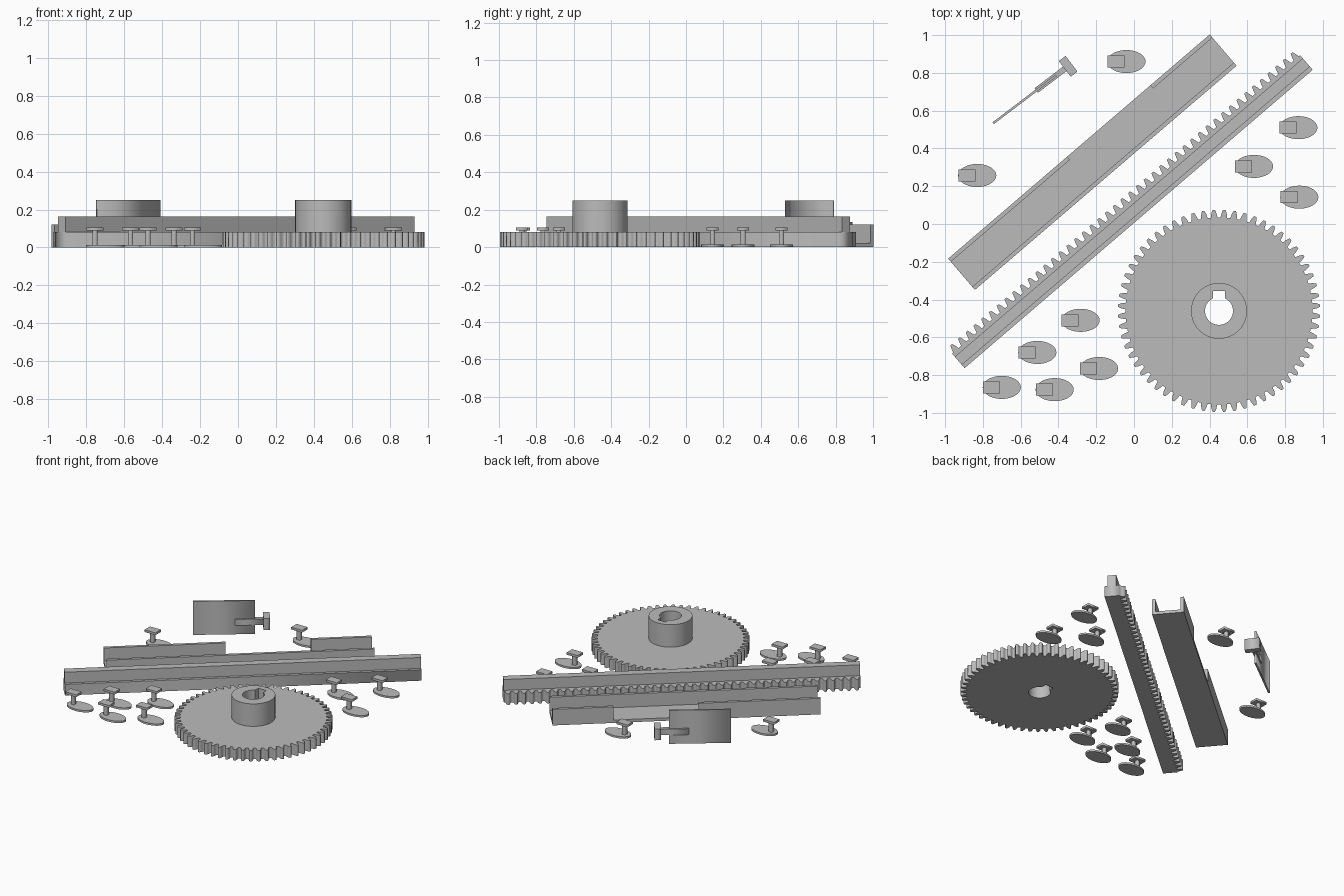
import bpy, bmesh, math
from mathutils import Matrix, Vector

if "Cube" in bpy.data.objects:
    bpy.data.objects.remove(bpy.data.objects["Cube"])

grey = bpy.data.materials.new("plain grey")
grey.diffuse_color = (0.5, 0.5, 0.5, 1)
grey.use_nodes = True
grey.node_tree.nodes["Principled BSDF"].inputs["Base Color"].default_value = grey.diffuse_color
AXIS = math.radians(40.6)          # direction of the rack and channel


def finish(name, mesh, matrix=Matrix(), smooth=False):
    mesh.materials.clear()
    mesh.materials.append(grey)
    ob = bpy.data.objects.new(name, mesh)
    bpy.context.collection.objects.link(ob)
    ob.matrix_world = matrix
    if smooth:
        bpy.ops.object.select_all(action='DESELECT')
        ob.select_set(True)
        bpy.context.view_layer.objects.active = ob
        bpy.ops.object.shade_smooth_by_angle(angle=math.radians(25))
    return ob


def place(x, y, angle=0.0):
    return Matrix.Translation((x, y, 0)) @ Matrix.Rotation(angle, 4, 'Z')


def slab(name, loops, z0, z1, matrix=Matrix(), smooth=False):
    """Flat outline (inner loops become holes) raised from z0 to z1."""
    cu = bpy.data.curves.new(name, 'CURVE')
    cu.dimensions, cu.fill_mode, cu.extrude = '2D', 'BOTH', (z1 - z0) / 2
    for pts in loops:
        sp = cu.splines.new('POLY')
        sp.points.add(len(pts) - 1)
        for p, (x, y) in zip(sp.points, pts):
            p.co = (x, y, 0, 1)
        sp.use_cyclic_u = True
    tmp = bpy.data.objects.new("tmp", cu)
    bpy.context.collection.objects.link(tmp)
    dg = bpy.context.evaluated_depsgraph_get()
    mesh = bpy.data.meshes.new_from_object(tmp.evaluated_get(dg))
    bpy.data.objects.remove(tmp)
    mesh.transform(Matrix.Translation((0, 0, (z0 + z1) / 2)))
    bm = bmesh.new()
    bm.from_mesh(mesh)
    bmesh.ops.remove_doubles(bm, verts=bm.verts, dist=1e-5)
    bmesh.ops.recalc_face_normals(bm, faces=bm.faces)
    bm.to_mesh(mesh)
    bm.free()
    return finish(name, mesh, matrix, smooth)


def bar(name, profile, length, matrix):
    """Cross-section (y, z) swept along x from 0 to length."""
    bm = bmesh.new()
    f = bm.faces.new([bm.verts.new((0, y, z)) for y, z in profile])
    new = bmesh.ops.extrude_face_region(bm, geom=[f])["geom"]
    bmesh.ops.translate(bm, vec=Vector((length, 0, 0)),
                        verts=[v for v in new if isinstance(v, bmesh.types.BMVert)])
    bmesh.ops.recalc_face_normals(bm, faces=bm.faces)
    mesh = bpy.data.meshes.new(name)
    bm.to_mesh(mesh)
    bm.free()
    return finish(name, mesh, matrix)


def rect(x0, x1, y0, y1):
    return [(x0, y0), (x1, y0), (x1, y1), (x0, y1)]


def ellipse(rx, ry, n):
    return [(rx * math.cos(2 * math.pi * i / n), ry * math.sin(2 * math.pi * i / n))
            for i in range(n)]


# Gear wheel with a keyed bore
N, TIP, ROOT, PITCH_R = 60, 0.535, 0.495, 0.517
step = 2 * math.pi / N
outline = []
for i in range(N):
    for frac, r in ((-.34, ROOT), (-.25, PITCH_R), (-.12, TIP),
                    (.12, TIP), (.25, PITCH_R), (.34, ROOT)):
        a = (i + 0.5 + frac) * step
        outline.append((r * math.cos(a), r * math.sin(a)))
KEY = 0.033
a0 = math.acos(KEY / 0.074)
bore = [(KEY, 0.105), (-KEY, 0.105)]
for i in range(49):
    a = math.pi - a0 + (math.pi + 2 * a0) * i / 48
    bore.append((0.074 * math.cos(a), 0.074 * math.sin(a)))
gear_at = place(0.45, -0.46)
slab("gear_wheel", [outline, bore], 0, 0.082, gear_at)
slab("gear_hub", [ellipse(0.148, 0.148, 64), bore], 0.082, 0.25, gear_at, True)

# Toothed rack with a guide ridge
LEN, TEETH = 2.427, 45
p = LEN / TEETH
edge = [(0, 0), (LEN, 0), (LEN, 0.101)]
for i in reversed(range(TEETH)):
    for frac, y in ((.84, .101), (.75, .12), (.62, .14), (.38, .14), (.25, .12), (.16, .101)):
        edge.append(((i + frac) * p, y))
edge.append((0, 0.101))
rack_at = place(-0.897, -0.763, AXIS)
slab("rack", [edge], 0, 0.082, rack_at)
bar("rack_ridge", [(.022, .08), (.08, .08), (.08, .163), (.022, .163)], LEN, rack_at)

# U-shaped channel with a notch in its rear wall
W, T, H = 0.218, 0.022, 0.12
channel_at = place(-0.842, -0.349, AXIS)
channel = bar("channel", [(0, 0), (W, 0), (W, H), (W - T, H), (W - T, T),
                          (T, T), (T, H), (0, H)], 1.824, channel_at)
cutter = slab("notch_cutter", [rect(0.83, 1.41, W - T - 0.03, W + 0.05)], T, 0.3, channel_at)
cutter.hide_render = True
cut = channel.modifiers.new("notch", 'BOOLEAN')
cut.operation, cut.object, cut.solver = 'DIFFERENCE', cutter, 'EXACT'
dg = bpy.context.evaluated_depsgraph_get()
cut_mesh = bpy.data.meshes.new_from_object(channel.evaluated_get(dg))
channel.modifiers.clear()
channel.data = cut_mesh
bpy.data.objects.remove(cutter)

# Upright paddle with handle and cross head
paddle_at = place(-0.745, 0.534, math.radians(37.2))
slab("paddle_blade", [rect(0, 0.418, -0.006, 0.006)], 0, 0.25, paddle_at)
slab("paddle_handle", [rect(0.285, 0.48, -0.015, 0.015)], 0.07, 0.115, paddle_at)
slab("paddle_head", [rect(0.475, 0.52, -0.052, 0.052)], 0.05, 0.135, paddle_at)

# Pins: oval foot, square stem, flat cap
PINS = [(-.04, .86), (.87, .51), (.635, .305), (-.83, .257), (.875, .142),
        (-.283, -.51), (-.512, -.68), (-.185, -.765), (-.70, -.865), (-.42, -.877)]
for x, y in PINS:
    at = place(x, y)
    slab("pin_foot", [ellipse(0.101, 0.061, 40)], 0, 0.014, at, True)
    slab("pin_stem", [rect(-.068, -.042, -.013, .013)], 0.014, 0.09, at)
    slab("pin_cap", [rect(-.1, -.01, -.032, .032)], 0.088, 0.105, at)
